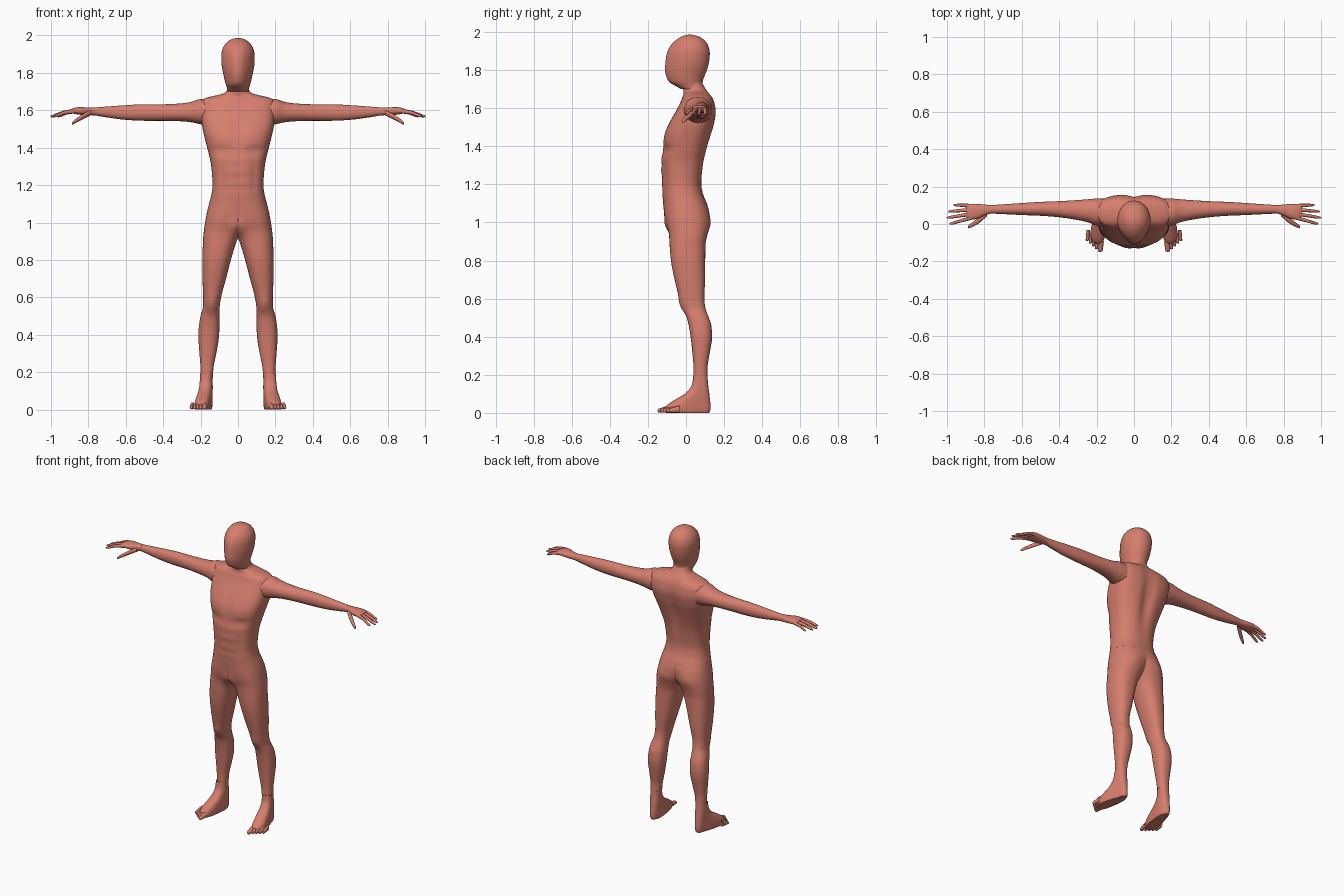
import bpy, bmesh, math
from mathutils import Vector

skin = bpy.data.materials.new("salmon_skin")
skin.diffuse_color = (0.67, 0.21, 0.155, 1)


def gauss(v, width):
    return math.exp(-(v / width) ** 2)


def smooth_keys(keys, steps):
    """Interpolate section keys smoothly along their first value."""
    n, width = len(keys), len(keys[0])
    slope = [[(b[c] - a[c]) / (b[0] - a[0]) for c in range(width)] for a, b in zip(keys, keys[1:])]
    tangent = [slope[0]]
    for i in range(1, n - 1):
        tangent.append([0 if p * q <= 0 else 2 * p * q / (p + q) for p, q in zip(slope[i - 1], slope[i])])
    tangent.append(slope[-1])
    rows = []
    for i in range(n - 1):
        h = keys[i + 1][0] - keys[i][0]
        for s in range(steps):
            t = s / steps
            rows.append([(2*t**3 - 3*t*t + 1) * keys[i][c] + (t**3 - 2*t*t + t) * h * tangent[i][c]
                         + (3*t*t - 2*t**3) * keys[i + 1][c] + (t**3 - t*t) * h * tangent[i + 1][c]
                         for c in range(width)])
    return rows + [list(keys[-1])]


def loft(name, axis, keys, n=2.2, seg=40, steps=4, deform=None, caps=(), mirror=False, halved=False):
    """Skin rounded sections (position, a0, a1, b0, b1[, roundness]) along an axis."""
    bm = bmesh.new()
    rings = []
    for row in smooth_keys(keys, steps):
        p, a0, a1, b0, b1 = row[:5]
        e = 2 / (row[5] if len(row) > 5 else n)
        ring = []
        for k in range(seg):
            ang = 2 * math.pi * k / seg
            c, s = math.cos(ang), math.sin(ang)
            a = (a0 + a1) / 2 + (a1 - a0) / 2 * math.copysign(abs(c) ** e, c)
            b = (b0 + b1) / 2 + (b1 - b0) / 2 * math.copysign(abs(s) ** e, s)
            co = {"x": (p, a, b), "y": (a, p, b), "z": (a, b, p)}[axis]
            if deform:
                co = deform(*co)
            ring.append(bm.verts.new(co))
        rings.append(ring)
    for r, q in zip(rings, rings[1:]):
        for k in range(seg):
            m = (k + 1) % seg
            bm.faces.new((r[k], r[m], q[m], q[k]))
    for end in caps:
        bm.faces.new(rings[end])
    if halved:
        flat = [f for f in bm.faces if all(v.co.x < 1e-5 for v in f.verts)]
        bmesh.ops.delete(bm, geom=flat, context="FACES")
    bmesh.ops.recalc_face_normals(bm, faces=bm.faces)
    mesh = bpy.data.meshes.new(name)
    bm.to_mesh(mesh)
    bm.free()
    mesh.materials.append(skin)
    ob = bpy.data.objects.new(name, mesh)
    bpy.context.collection.objects.link(ob)
    bpy.ops.object.select_all(action="DESELECT")
    ob.select_set(True)
    bpy.context.view_layer.objects.active = ob
    bpy.ops.object.shade_smooth_by_angle(angle=math.radians(50))
    if mirror:
        mod = ob.modifiers.new("mirror", "MIRROR")
        mod.merge_threshold = 0.0005
    return ob


def digit(name, axis, path):
    """Tapered finger or toe through (position, a, b, radius_a, radius_b) points."""
    end = path[-1]
    d = (end[0] - path[-2][0]) * 0.12
    path = path + [(end[0] + d, end[1], end[2], end[3] * 0.35, end[4] * 0.35)]
    keys = [(p, a - ra, a + ra, b - rb, b + rb) for p, a, b, ra, rb in path]
    if keys[0][0] > keys[-1][0]:
        keys.reverse()
        loft(name, axis, keys, n=2, seg=12, caps=(0,), mirror=True)
    else:
        loft(name, axis, keys, n=2, seg=12, caps=(-1,), mirror=True)


# Head: egg narrowed towards the face
def face_taper(x, y, z):
    f = max(0, (0.03 - y) / 0.14)
    return x * (1 - 0.35 * f * f), y, z


loft("head", "z", [
    (1.700, -.056, .056, -.025, .086), (1.720, -.060, .060, -.060, .087),
    (1.738, -.066, .066, -.088, .088), (1.760, -.072, .072, -.101, .094),
    (1.800, -.081, .081, -.110, .110), (1.850, -.089, .089, -.107, .122),
    (1.890, -.090, .090, -.100, .125), (1.930, -.082, .082, -.080, .116),
    (1.955, -.067, .067, -.056, .099), (1.973, -.047, .047, -.030, .075),
    (1.982, -.028, .028, -.008, .050), (1.986, -.008, .008, .012, .030)],
    n=2.1, deform=face_taper, caps=(-1,))


# Torso with spine groove, chest and stomach relief
def muscles(x, y, z):
    if y > 0.03:
        y -= 0.022 * gauss(x, 0.035) * gauss(z - 1.47, 0.17)
    else:
        w = min(1, (0.03 - y) / 0.06)
        y += 0.010 * w * gauss(x, 0.022) * gauss(z - 1.48, 0.09)
        y += 0.012 * w * gauss(abs(x) - 0.09, 0.06) * gauss(z - 1.385, 0.025)
        y += 0.004 * w * gauss(x, 0.012) * gauss(z - 1.28, 0.10)
        y += 0.003 * w * gauss(x, 0.07) * gauss(z - 1.27, 0.09) * math.cos((z - 1.24) * 100)
        y += 0.006 * w * gauss(abs(x) - 0.085, 0.02) * gauss(z - 1.25, 0.10)
    return x, y, z


loft("torso", "z", [
    (1.10, -.155, .155, -.120, .110, 2.4), (1.15, -.142, .142, -.124, .090, 2.4),
    (1.20, -.136, .136, -.126, .082, 2.4), (1.30, -.143, .143, -.130, .093, 2.4),
    (1.40, -.165, .165, -.123, .116, 2.5), (1.46, -.180, .180, -.115, .134, 2.6),
    (1.52, -.192, .192, -.090, .150, 2.8), (1.58, -.197, .197, -.056, .158, 3.0),
    (1.63, -.198, .198, -.030, .150, 3.0), (1.655, -.192, .192, -.020, .140, 2.7),
    (1.668, -.165, .165, -.014, .132, 2.3), (1.68, -.115, .115, -.012, .123, 2.1),
    (1.692, -.073, .073, -.014, .113, 2.1), (1.71, -.059, .059, -.015, .101, 2),
    (1.735, -.055, .055, -.010, .086, 2)], seg=64, steps=5, deform=muscles)


# Hips and legs: each half is cut at the centre plane and mirrored
def hips(x, y, z):
    if y < 0:
        y -= 0.022 * gauss(x, 0.04) * gauss(z - 0.97, 0.05)
        y -= 0.008 * gauss(x - 0.14, 0.03) * gauss(z - 0.57, 0.04)
    elif z > 0.85:
        y += 0.008 * gauss(x - 0.08, 0.05) * gauss(z - 1.0, 0.05)
    return max(0, x), y, z


loft("leg", "z", [
    (.190, .134, .200, .040, .113), (.230, .130, .201, .040, .112),
    (.300, .116, .206, .035, .122), (.400, .101, .212, .024, .137),
    (.460, .099, .207, .014, .133), (.500, .100, .200, .004, .120),
    (.550, .098, .187, -.018, .102), (.600, .090, .186, -.034, .096),
    (.700, .064, .190, -.060, .100), (.800, .038, .191, -.079, .101),
    (.880, .014, .188, -.086, .102), (.920, -.002, .186, -.088, .108),
    (.950, -.020, .183, -.091, .114), (1.000, -.062, .176, -.104, .122),
    (1.050, -.112, .167, -.114, .121), (1.100, -.155, .155, -.120, .110)],
    n=2.35, seg=56, deform=hips, mirror=True, halved=True)


# Feet: slices sloping forward, splayed outward and wider at the ball
def splay(x, y, z):
    w = (0.08 - y) / 0.2
    x = 0.167 + (x - 0.167) * (1 + 0.3 * max(0, w)) + 0.037 * max(0, w)
    return x, y + 0.5 * (x - 0.19) * max(0, w), z


loft("foot", "z", [
    (0, .137, .199, -.108, .120), (.012, .133, .203, -.114, .127),
    (.035, .132, .204, -.106, .129), (.070, .133, .203, -.055, .126),
    (.105, .134, .202, .002, .122), (.150, .135, .201, .034, .116),
    (.190, .134, .200, .040, .113)], n=2.4, deform=splay, caps=(0,), mirror=True)
for i in range(5):
    r = 0.014 if i == 0 else 0.0095
    x, tip = 0.179 + 0.0165 * i + (0.003 if i else 0), -0.151 + 0.0145 * i
    digit(f"toe_{i + 1}", "y", [(tip + .06, x - .004, .020, r, .019), (tip + .025, x, .015, r, .013),
                               (tip + .005, x + .002, .011, r * .85, .010)])

# Arms
loft("arm", "x", [
    (.165, -.012, .137, 1.520, 1.660), (.200, -.008, .136, 1.525, 1.660),
    (.250, .010, .132, 1.536, 1.645), (.300, .021, .128, 1.541, 1.637),
    (.400, .036, .122, 1.544, 1.632), (.500, .044, .118, 1.544, 1.632),
    (.600, .048, .112, 1.549, 1.627), (.700, .053, .105, 1.562, 1.620),
    (.765, .056, .101, 1.573, 1.615)], n=2.1, mirror=True)

# Hands
loft("palm", "x", [
    (.765, .056, .101, 1.573, 1.615), (.800, .045, .104, 1.574, 1.615),
    (.845, .026, .108, 1.576, 1.617), (.875, .023, .108, 1.581, 1.613),
    (.895, .030, .102, 1.588, 1.605)], n=2.3, seg=32, caps=(-1,), mirror=True)
fingers = [("index", .034, .980, .002), ("middle", .055, .995, .034),
           ("ring", .077, .988, .067), ("little", .097, .960, .102)]
for name, y, tip, ytip in fingers:
    mid = (.865 + tip) / 2
    digit(name + "_finger", "x", [(.865, y, 1.597, .011, .013), (mid, (y + ytip) / 2, 1.588, .009, .010),
                                  (tip, ytip, 1.568, .006, .006)])
digit("thumb", "x", [(.785, .058, 1.588, .016, .014), (.830, .020, 1.566, .016, .014),
                     (.865, -.004, 1.545, .012, .011), (.886, -.016, 1.531, .007, .007)])
